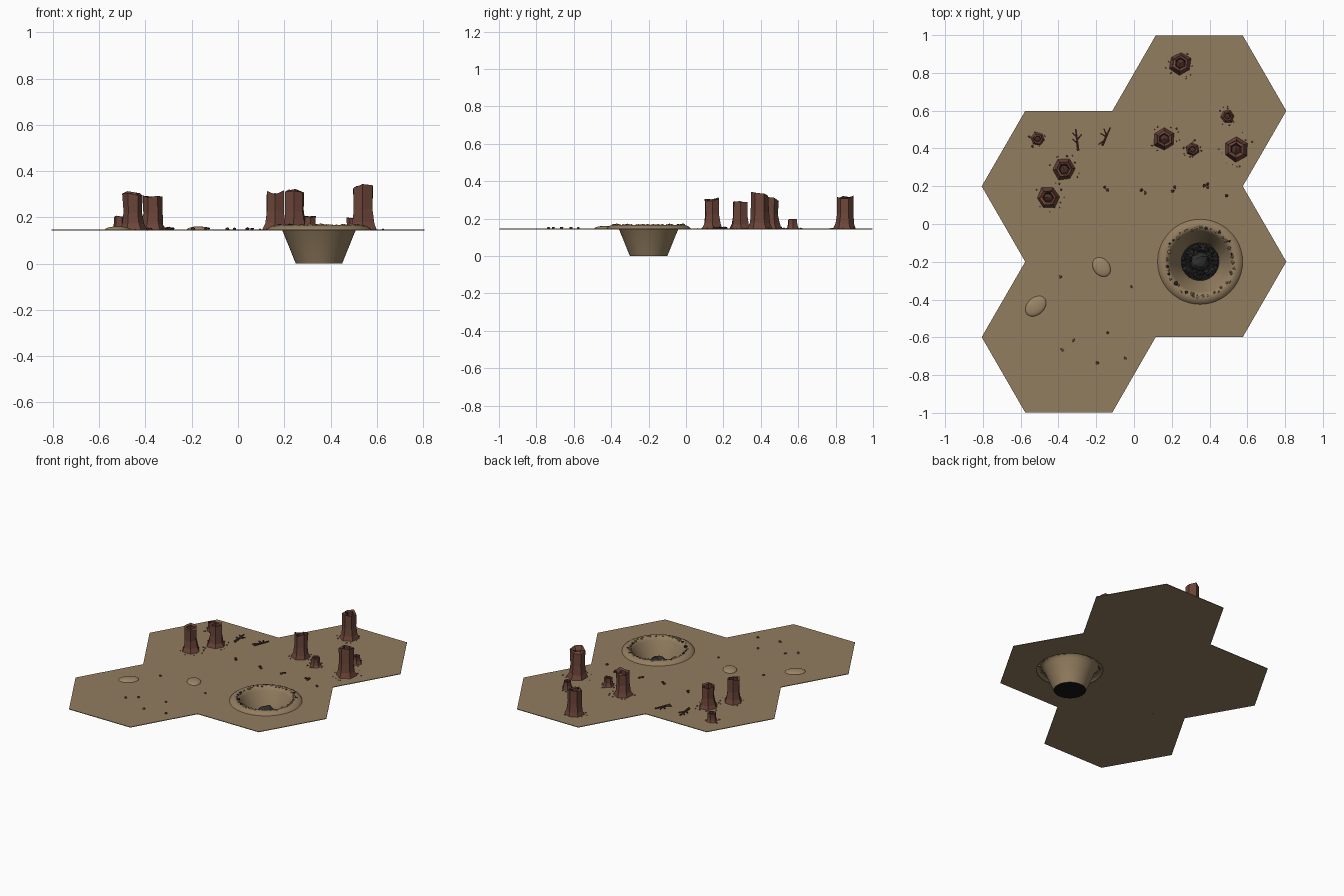
import bpy, bmesh, math, random
from mathutils import Vector, Matrix

random.seed(7)
if "Cube" in bpy.data.objects:
    bpy.data.objects.remove(bpy.data.objects["Cube"], do_unlink=True)

GROUND = 0.147
CRATER = Vector((0.35, -0.2, 0))


def material(name, rgb):
    m = bpy.data.materials.new(name)
    m.use_nodes = True
    m.diffuse_color = (*rgb, 1)
    m.node_tree.nodes["Principled BSDF"].inputs["Base Color"].default_value = (*rgb, 1)
    return m


SAND = material("sand", (0.29, 0.205, 0.115))
PALE = material("pale sand", (0.33, 0.24, 0.135))
EDGE = material("slate edge", (0.035, 0.035, 0.045))
WOOD = material("red bark", (0.15, 0.06, 0.042))
DARK = material("dark wood", (0.075, 0.03, 0.022))
ROCK = material("charred rock", (0.03, 0.028, 0.027))
SOOT = material("soot", (0.007, 0.007, 0.007))


def finish(bm, name, mats, smooth=None):
    bmesh.ops.recalc_face_normals(bm, faces=bm.faces)
    me = bpy.data.meshes.new(name)
    bm.to_mesh(me)
    bm.free()
    ob = bpy.data.objects.new(name, me)
    bpy.context.collection.objects.link(ob)
    for m in mats:
        me.materials.append(m)
    if smooth:
        bpy.ops.object.select_all(action='DESELECT')
        ob.select_set(True)
        bpy.context.view_layer.objects.active = ob
        bpy.ops.object.shade_smooth_by_angle(angle=math.radians(smooth))
    return ob


def raise_faces(bm, height):
    ext = bmesh.ops.extrude_face_region(bm, geom=list(bm.faces))
    verts = [g for g in ext["geom"] if isinstance(g, bmesh.types.BMVert)]
    bmesh.ops.translate(bm, verts=verts, vec=(0, 0, height))


def circle(r, n, z=0.0, phase=0.0):
    return [Vector((r * math.cos(phase + math.tau * i / n),
                    r * math.sin(phase + math.tau * i / n), z)) for i in range(n)]


def loop_edges(bm, pts):
    vs = [bm.verts.new(p) for p in pts]
    return [bm.edges.new((vs[i - 1], vs[i])) for i in range(len(vs))]


def bridge(bm, a, b, mat=0):
    for i in range(len(a)):
        f = bm.faces.new((a[i - 1], a[i], b[i], b[i - 1]))
        f.material_index = mat


def add_rock(bm, pos, size, mat=0, flat=0.7):
    new = bmesh.ops.create_icosphere(bm, subdivisions=1, radius=1)["verts"]
    turn = Matrix.Rotation(random.uniform(0, 6), 3, 'Z')
    for v in new:
        p = turn @ v.co * size * random.uniform(0.75, 1.2)
        v.co = Vector((p.x, p.y, p.z * flat)) + Vector(pos)
    for f in {f for v in new for f in v.link_faces}:
        f.material_index = mat


# Board outline: four joined hexagons, symmetric about the centre
half = [(0.115, 1), (0.577, 1), (0.808, 0.6), (0.577, 0.2),
        (0.808, -0.2), (0.577, -0.6), (0.115, -0.6)]
outline = [Vector((x * s, y * s, 0)) for s in (1, -1) for x, y in half]

# Ground plate with the crater opening
bm = bmesh.new()
edges = loop_edges(bm, [p * 0.998 + Vector((0, 0, GROUND - 0.004)) for p in outline])
edges += loop_edges(bm, [CRATER + p for p in circle(0.205, 48, GROUND - 0.004)])
bmesh.ops.triangle_fill(bm, edges=edges, use_beauty=True, normal=(0, 0, 1))
raise_faces(bm, 0.004)
finish(bm, "ground_plate", [SAND])

# Dark border strip
bm = bmesh.new()
face = bm.faces.new([bm.verts.new(p + Vector((0, 0, GROUND - 0.003))) for p in outline])
bmesh.ops.inset_region(bm, faces=[face], thickness=0.013, use_even_offset=True)
bmesh.ops.delete(bm, geom=[face], context='FACES')
raise_faces(bm, 0.004)
finish(bm, "board_border", [EDGE])

# Crater: turned rim and funnel, closed by a sooty floor
bm = bmesh.new()
profile = [(0.226, 0.146), (0.22, 0.154), (0.207, 0.162), (0.192, 0.167),
           (0.178, 0.165), (0.168, 0.157), (0.158, 0.143), (0.1, 0.0)]
rings = [[bm.verts.new(CRATER + p) for p in circle(r, 48, z)] for r, z in profile]
for a, b in zip(rings, rings[1:]):
    bridge(bm, a, b)
floor = bm.faces.new(rings[-1])
floor.material_index = 1
finish(bm, "crater", [SAND, SOOT], 40)

# Stones along the crater lip
bm = bmesh.new()
for i in range(44):
    a = math.tau * i / 44 + random.uniform(-0.06, 0.06)
    r = random.uniform(0.17, 0.19)
    pos = CRATER + Vector((r * math.cos(a), r * math.sin(a), 0.165))
    add_rock(bm, pos, random.uniform(0.006, 0.013), random.choice((0, 0, 1)))
finish(bm, "rim_stones", [SAND, ROCK])

# Charred rubble around a central boulder
bm = bmesh.new()
for i in range(110):
    a, r = random.uniform(0, math.tau), random.uniform(0.055, 0.096)
    pos = CRATER + Vector((r * math.cos(a), r * math.sin(a), random.uniform(0.012, 0.022)))
    add_rock(bm, pos, random.uniform(0.007, 0.013))
finish(bm, "crater_rubble", [ROCK])
bm = bmesh.new()
bmesh.ops.create_icosphere(bm, subdivisions=2, radius=0.054)
for v in bm.verts:
    v.co = CRATER + v.co * random.uniform(0.85, 1.08) + Vector((0, 0, 0.06))
finish(bm, "crater_boulder", [ROCK])


# Hollow jagged tree stump with a flared foot
def stump(name, x, y, radius, height):
    bm = bmesh.new()
    phase = random.uniform(0, 1)
    base = Vector((x, y, GROUND - 0.001))
    rings = []
    for scale, level, jag in ((1.05, 0, 0), (0.84, 0.16, 0.02), (0.73, 0.45, 0.03),
                              (0.74, 0.93, 0.08), (0.5, 0.9, 0.06), (0.4, 0.72, 0.03)):
        ring = circle(radius * scale, 6, 0, phase)
        for p in ring:
            p *= random.uniform(0.93, 1.08)
            p.z = height * (level + random.uniform(-jag, jag))
        rings.append([bm.verts.new(base + p) for p in ring])
    for i, (a, b) in enumerate(zip(rings, rings[1:])):
        bridge(bm, a, b, 1 if i == 4 else 0)
    tip = bm.verts.new(base + Vector((0, 0, height * 0.78)))
    for i in range(6):
        bm.faces.new((rings[-1][i - 1], rings[-1][i], tip)).material_index = 1
    bm.faces.new(rings[0])
    finish(bm, name, [WOOD, DARK])
    # Splinters scattered round the foot
    bm = bmesh.new()
    for i in range(9):
        a, r = random.uniform(0, math.tau), radius * random.uniform(1.05, 1.5)
        add_rock(bm, (x + r * math.cos(a), y + r * math.sin(a), GROUND + 0.001),
                 random.uniform(0.003, 0.006))
    finish(bm, name + "_splinters", [WOOD])


stumps = [(0.245, 0.85, 0.058, 0.183), (0.16, 0.45, 0.058, 0.17),
          (0.54, 0.395, 0.064, 0.198), (0.495, 0.57, 0.036, 0.056),
          (0.31, 0.395, 0.036, 0.062), (-0.37, 0.29, 0.058, 0.153),
          (-0.455, 0.14, 0.058, 0.168), (-0.51, 0.45, 0.036, 0.062)]
for i, s in enumerate(stumps):
    stump(f"stump_{i + 1}", *s)


# Fallen branches: a tapered stem with side twigs
def branch(name, x, y, angle, length, twigs):
    bm = bmesh.new()

    def stick(start, heading, size, r):
        way = Vector((math.cos(heading), math.sin(heading), 0))
        turn = way.to_track_quat('Z', 'Y').to_matrix().to_4x4()
        bmesh.ops.create_cone(bm, cap_ends=True, segments=6, radius1=r, radius2=r * 0.6,
                              depth=size,
                              matrix=Matrix.Translation(start + way * size / 2) @ turn)

    way = Vector((math.cos(angle), math.sin(angle), 0))
    root = Vector((x, y, GROUND + 0.005)) - way * length / 2
    stick(root, angle, length, 0.008)
    for t, lean, size in twigs:
        stick(root + way * length * t, angle + lean, size, 0.006)
    finish(bm, name, [DARK])


branch("branch_left", -0.302, 0.445, 1.68, 0.115,
       [(0.35, 0.75, 0.035), (0.5, -0.8, 0.04), (0.65, 0.7, 0.03)])
branch("branch_right", -0.147, 0.463, 1.15, 0.105,
       [(0.5, 1.5, 0.035), (0.3, 2.6, 0.04), (0.55, 0.8, 0.04)])

# Low sandy mounds
for name, x, y, a, b, turn in (("mound_inner", -0.172, -0.228, 0.056, 0.043, -0.9),
                               ("mound_outer", -0.52, -0.435, 0.063, 0.045, 0.75)):
    bm = bmesh.new()
    bmesh.ops.create_uvsphere(bm, u_segments=32, v_segments=12, radius=1)
    bmesh.ops.bisect_plane(bm, geom=bm.verts[:] + bm.edges[:] + bm.faces[:],
                           plane_co=(0, 0, 0), plane_no=(0, 0, -1), clear_outer=True)
    bm.transform(Matrix.Translation((x, y, GROUND)) @ Matrix.Rotation(turn, 4, 'Z')
                 @ Matrix.Diagonal((a, b, 0.014, 1)))
    finish(bm, name, [PALE], 50)

# Loose pebbles
front = [(-0.39, -0.28), (-0.015, -0.33), (-0.14, -0.575), (-0.32, -0.615),
         (-0.38, -0.665), (-0.195, -0.735), (-0.045, -0.71)]
back = [(-0.155, 0.195), (-0.142, 0.18), (0.04, 0.18), (0.06, 0.165), (0.215, 0.195),
        (0.205, 0.175), (0.37, 0.203), (0.388, 0.212), (0.39, 0.195), (0.49, 0.15)]
for name, spots, mat in (("front_pebbles", front, WOOD), ("back_pebbles", back, DARK)):
    bm = bmesh.new()
    for x, y in spots:
        add_rock(bm, (x, y, GROUND + 0.003), random.uniform(0.008, 0.011))
    finish(bm, name, [mat])
